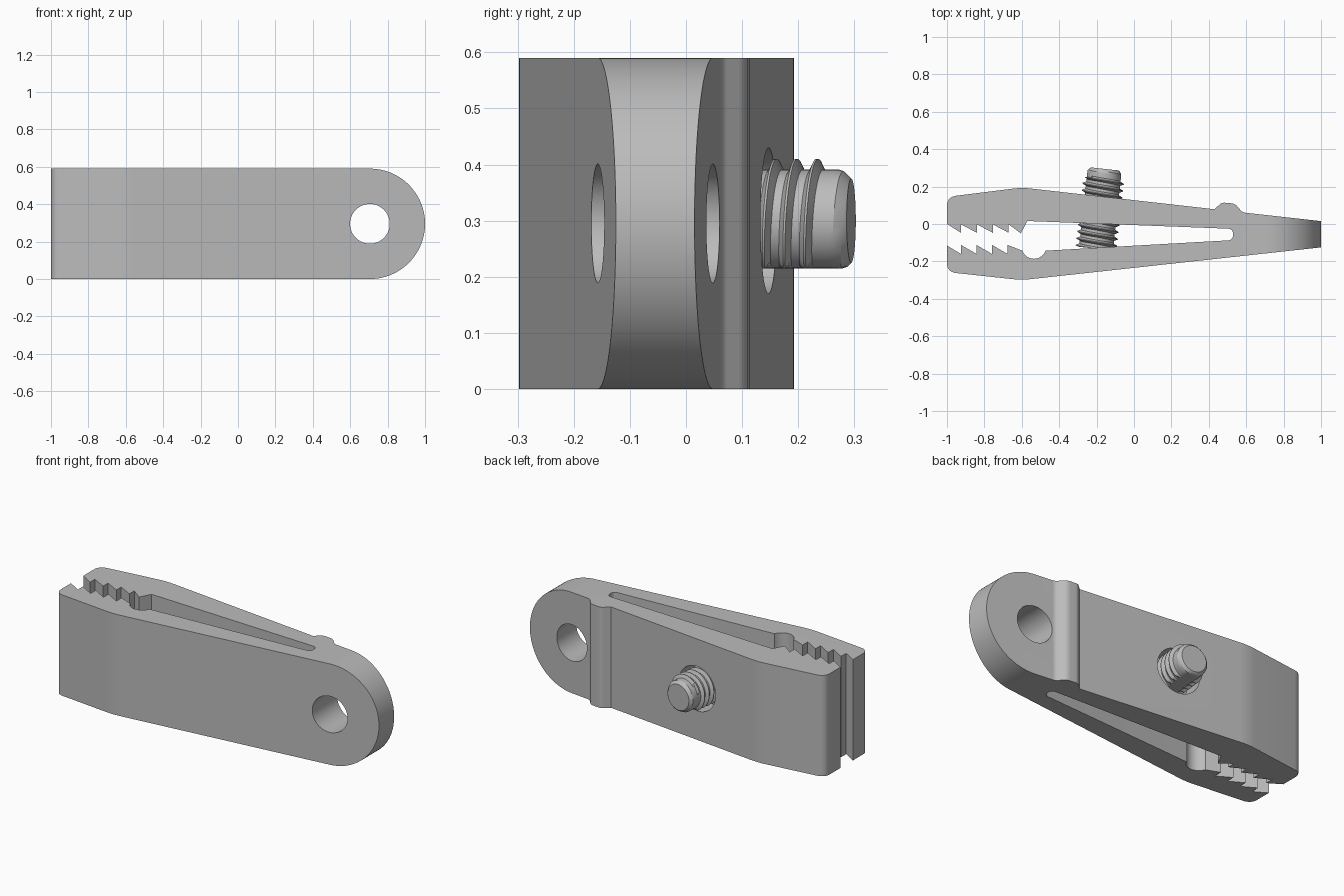
import bpy, bmesh, math
from mathutils import Vector, Matrix

old = bpy.data.objects.get("Cube")
if old:
    bpy.data.objects.remove(old, do_unlink=True)

grey = bpy.data.materials.new("plain grey")
grey.use_nodes = True
tone = (0.5, 0.5, 0.5, 1)
grey.diffuse_color = tone
grey.node_tree.nodes["Principled BSDF"].inputs["Base Color"].default_value = tone

HEIGHT = 0.59
MID = HEIGHT / 2
SCREW_Z = 0.30


def make_object(name, bm):
    bmesh.ops.recalc_face_normals(bm, faces=bm.faces)
    mesh = bpy.data.meshes.new(name)
    bm.to_mesh(mesh)
    bm.free()
    mesh.materials.append(grey)
    obj = bpy.data.objects.new(name, mesh)
    bpy.context.collection.objects.link(obj)
    return obj


def prism(name, points, sweep):
    bm = bmesh.new()
    face = bm.faces.new([bm.verts.new(p) for p in points])
    result = bmesh.ops.extrude_face_region(bm, geom=[face])
    verts = [v for v in result["geom"] if isinstance(v, bmesh.types.BMVert)]
    bmesh.ops.translate(bm, verts=verts, vec=sweep)
    return make_object(name, bm)


def cylinder(name, centre, direction, radius, length):
    bm = bmesh.new()
    turn = Vector((0, 0, 1)).rotation_difference(Vector(direction)).to_matrix().to_4x4()
    bmesh.ops.create_cone(bm, cap_ends=True, segments=64, radius1=radius, radius2=radius,
                          depth=length, matrix=Matrix.Translation(centre) @ turn)
    return make_object(name, bm)


def boolean(obj, cutter, operation):
    mod = obj.modifiers.new("cut", "BOOLEAN")
    mod.operation, mod.solver, mod.object = operation, "EXACT", cutter
    cutter.hide_render = True
    graph = bpy.context.evaluated_depsgraph_get()
    mesh = bpy.data.meshes.new_from_object(obj.evaluated_get(graph))
    obj.modifiers.clear()
    obj.data = mesh
    bpy.data.objects.remove(cutter, do_unlink=True)


def rounded(corners, steps=8):
    """Outline in which each corner (x, y, reach) is eased by a curve."""
    out = []
    for i, (x, y, reach) in enumerate(corners):
        p = Vector((x, y))
        if not reach:
            out.append(p)
            continue
        before = Vector(corners[i - 1][:2])
        after = Vector(corners[(i + 1) % len(corners)][:2])
        a = p + (before - p).normalized() * reach
        b = p + (after - p).normalized() * reach
        for k in range(steps + 1):
            t = k / steps
            out.append(a * (1 - t) ** 2 + p * 2 * t * (1 - t) + b * t * t)
    return out


# Clamp outline: outer back edge, front edge, then jaws and slot
PITCH = 0.085
outline = [(-1, 0.145, 0.05), (-0.6, 0.195, 0.05), (0.43, 0.079, 0),
           (0.47, 0.115, 0.015), (0.54, 0.109, 0.02), (0.58, 0.062, 0.015),
           (1.1, 0.004, 0), (1.1, -0.114, 0), (-0.6, -0.3, 0.05), (-1, -0.257, 0.05)]

# Front jaw teeth, from the tip inward
outline.append((-1, -0.115, 0))
for i in range(4):
    x = -0.925 + i * 0.083
    outline += [(x, -0.16, 0), (x, -0.112, 0)]

# Round pocket behind the front jaw
for i in range(17):
    a = math.radians(-160 + i * 140 / 16)
    outline.append((-0.535 + 0.066 * math.cos(a), -0.12 + 0.066 * math.sin(a), 0))

# Tapered slot with a round end
outline += [(0.53, -0.086, 0.03), (0.53, -0.026, 0.03), (-0.57, 0.016, 0), (-0.605, -0.05, 0)]

# Back jaw teeth, from the inside to the tip
for i in range(3, -1, -1):
    x = -0.925 + i * PITCH
    outline += [(x, -0.002, 0), (x, -0.047, 0)]
outline.append((-1, 0, 0))

body = prism("clamp_body", [(p.x, p.y, -0.1) for p in rounded(outline)], (0, 0, 0.8))

# Round the hinge end
side = [(-1.2, -1, HEIGHT), (-1.2, -1, 0)]
for i in range(65):
    a = math.pi * (i / 64 - 0.5)
    side.append((1 - MID + MID * math.cos(a), -1, MID + MID * math.sin(a)))
boolean(body, prism("side_shape", side, (0, 2, 0)), "INTERSECT")

# Hinge-end hole and screw clearance hole
boolean(body, cylinder("eye_cutter", (1 - MID, 0, MID), (0, 1, 0), 0.106, 2), "DIFFERENCE")
axis = Vector((0.11, 1, 0)).normalized()
boolean(body, cylinder("screw_cutter", (-0.175, 0.15, SCREW_Z), axis, 0.13, 0.24), "DIFFERENCE")


def thread_screw(name, base, length, core, crest, pitch, sides=48):
    """Helical thread with a chamfered tip and a flat underside."""
    across = axis.cross(Vector((0, 0, 1)))
    shape = [(0, core), (0.4, core), (0.65, crest), (0.75, crest)]
    bm = bmesh.new()
    rows = []
    for turn in range(-1, int(length / pitch) + 2):
        for part, radius in shape:
            row = []
            for k in range(sides + 1):
                s = (turn + part + k / sides) * pitch
                r = core if s > length - 0.055 else radius
                s = min(max(s, 0), length)
                r = min(r, length - s + core - 0.016)
                a = math.tau * k / sides
                p = base + axis * s + across * r * math.cos(a)
                p.z = max(base.z + r * math.sin(a), 0.215)
                row.append(bm.verts.new(p))
            rows.append(row)
    for lower, upper in zip(rows, rows[1:]):
        for k in range(sides):
            bm.faces.new((lower[k], lower[k + 1], upper[k + 1], upper[k]))
    bm.faces.new(rows[0][:sides])
    bm.faces.new(rows[-1][:sides])
    bmesh.ops.remove_doubles(bm, verts=bm.verts, dist=0.0002)
    bmesh.ops.dissolve_degenerate(bm, edges=bm.edges, dist=0.0002)
    return make_object(name, bm)


screw = thread_screw("clamp_screw", Vector((-0.203, -0.132, SCREW_Z)), 0.429, 0.091, 0.11, 0.037)

for obj in (body, screw):
    bpy.ops.object.select_all(action="DESELECT")
    obj.select_set(True)
    bpy.context.view_layer.objects.active = obj
    bpy.ops.object.shade_smooth_by_angle(angle=math.radians(25))
